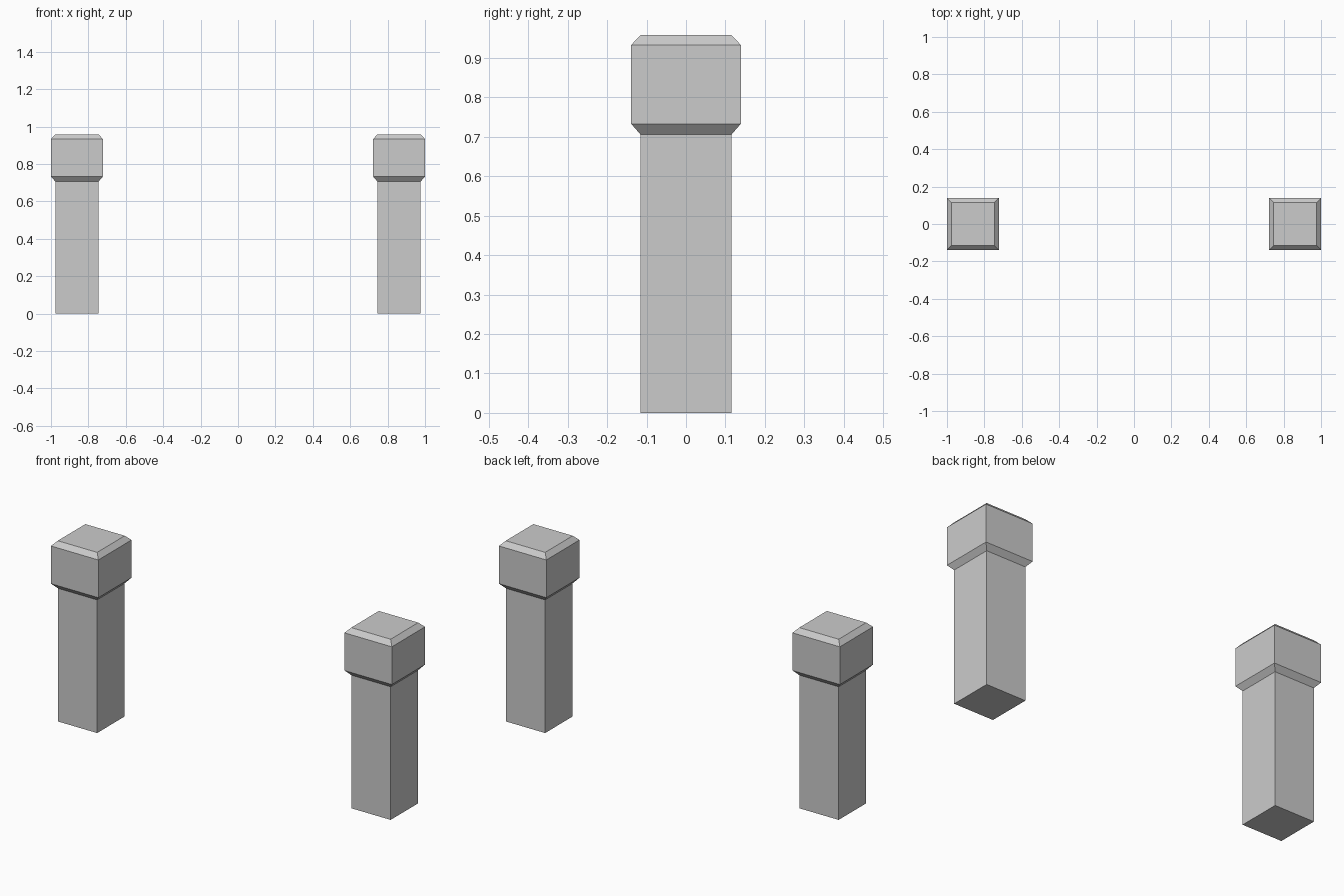
import bpy
import bmesh

default = bpy.data.objects.get("Cube")
if default:
    bpy.data.objects.remove(default, do_unlink=True)

# Plain grey stone
stone = bpy.data.materials.new("grey stone")
stone.use_nodes = True
colour = (0.6, 0.6, 0.6, 1.0)
stone.diffuse_color = colour
stone.node_tree.nodes["Principled BSDF"].inputs["Base Color"].default_value = colour

POST_X = 0.861
SHAFT = 0.1155
CAP = 0.139
# Square profile from the ground up: half width, height
PROFILE = [(SHAFT, 0), (SHAFT, 0.706), (CAP, 0.733), (CAP, 0.933), (SHAFT, 0.958)]


def make_post(name, x):
    """Stack square rings into a closed post with a chamfered cap."""
    bm = bmesh.new()
    corners = [(-1, -1), (1, -1), (1, 1), (-1, 1)]
    rings = [[bm.verts.new((cx * r, cy * r, z)) for cx, cy in corners]
             for r, z in PROFILE]
    for low, high in zip(rings, rings[1:]):
        for i in range(4):
            j = (i + 1) % 4
            bm.faces.new((low[i], low[j], high[j], high[i]))
    bm.faces.new(reversed(rings[0]))
    bm.faces.new(rings[-1])
    mesh = bpy.data.meshes.new(name)
    bm.to_mesh(mesh)
    bm.free()
    mesh.materials.append(stone)
    post = bpy.data.objects.new(name, mesh)
    post.location.x = x
    bpy.context.collection.objects.link(post)


# Matching pair of posts
for side, sign in (("left", 1), ("right", -1)):
    make_post(side + "_post", sign * POST_X)
